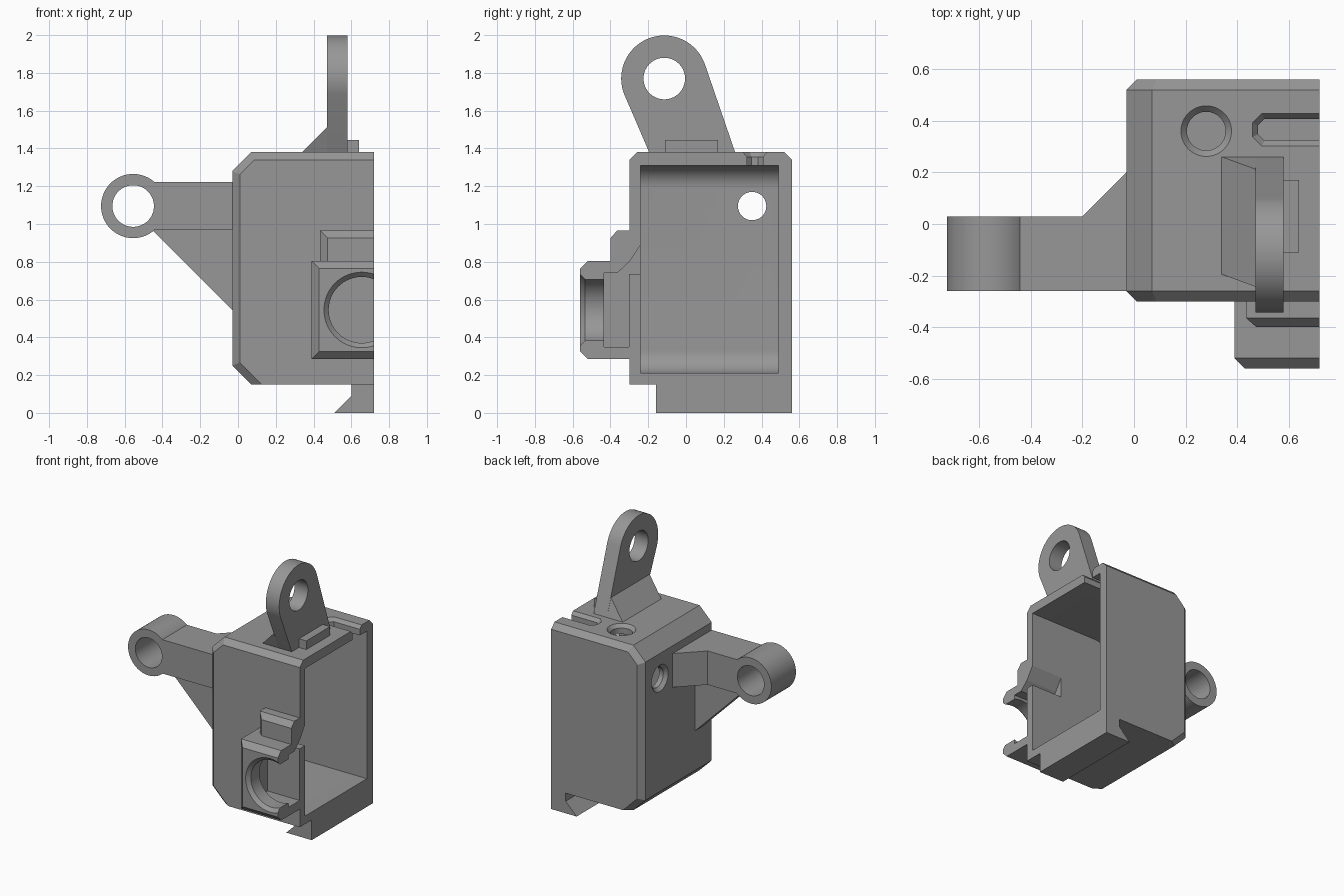
import bpy, bmesh, math

if "Cube" in bpy.data.objects:
    bpy.data.objects.remove(bpy.data.objects["Cube"])

grey = bpy.data.materials.new("plain_grey")
grey.diffuse_color = (0.31, 0.31, 0.31, 1)
grey.use_nodes = True
grey.node_tree.nodes["Principled BSDF"].inputs["Base Color"].default_value = grey.diffuse_color


def loft(name, rings):
    """Solid skinned through rings of equal point count, capped at both ends."""
    bm = bmesh.new()
    vs = [[bm.verts.new(p) for p in ring] for ring in rings]
    n = len(rings[0])
    for a, b in zip(vs, vs[1:]):
        for i in range(n):
            j = (i + 1) % n
            bm.faces.new((a[i], a[j], b[j], b[i]))
    bm.faces.new(vs[0][::-1])
    bm.faces.new(vs[-1])
    bmesh.ops.recalc_face_normals(bm, faces=bm.faces)
    me = bpy.data.meshes.new(name)
    bm.to_mesh(me)
    bm.free()
    me.materials.append(grey)
    ob = bpy.data.objects.new(name, me)
    bpy.context.collection.objects.link(ob)
    return ob


def place(pts, axis, d):
    """2D points to 3D: x -> (y,z), y -> (x,z), z -> (x,y)."""
    k = "xyz".index(axis)
    return [tuple(list(p[:k]) + [d] + list(p[k:])) for p in pts]


def sections(name, axis, *secs):
    return loft(name, [place(pts, axis, d) for d, pts in secs])


def prism(name, axis, pts, a, b):
    return sections(name, axis, (a, pts), (b, pts))


def arc(c, r, a0, a1, n):
    return [(c[0] + r * math.cos(math.radians(a0 + (a1 - a0) * i / n)),
             c[1] + r * math.sin(math.radians(a0 + (a1 - a0) * i / n))) for i in range(n + 1)]


def circle(c, r, n=64):
    return arc(c, r, 0, 360, n)[:-1]


def rect(a0, b0, a1, b1):
    return [(a0, b0), (a1, b0), (a1, b1), (a0, b1)]


def boolean(ob, tool, op="DIFFERENCE"):
    m = ob.modifiers.new("bool", "BOOLEAN")
    m.operation, m.object, m.solver = op, tool, "EXACT"
    bpy.context.view_layer.objects.active = ob
    bpy.ops.object.modifier_apply(modifier=m.name)
    bpy.data.objects.remove(tool)


# --- Housing shell: chamfered block, hollow, open on the right ---
def outline(x0, top, foot, low, high, shoulder):
    return [(0.72, 0.15), (foot, 0.15), (x0, low), (x0, high), (shoulder, top), (0.72, top)]


full = outline(-0.03, 1.38, 0.07, 0.25, 1.28, 0.07)
inset = outline(0.01, 1.34, 0.127, 0.267, 1.263, 0.087)
shell = sections("housing_shell", "y", (-0.30, inset), (-0.26, full), (0.52, full), (0.56, inset))
cavity = ([(0.8, 0.21)] + arc((0.15, 0.33), 0.12, 270, 180, 12)
          + arc((0.15, 1.19), 0.12, 180, 90, 12) + [(0.8, 1.31)])
boolean(shell, prism("cavity", "y", cavity, -0.24, 0.49))

# Countersunk holes in the roof and the left wall
c = (0.28, 0.36)
boolean(shell, sections("roof_hole", "z", (1.25, circle(c, 0.075)), (1.355, circle(c, 0.075)),
                        (1.38, circle(c, 0.098)), (1.40, circle(c, 0.098))))
c = (0.35, 1.095)
boolean(shell, sections("side_hole", "x", (-0.06, circle(c, 0.098)), (-0.03, circle(c, 0.098)),
                        (-0.005, circle(c, 0.075)), (0.1, circle(c, 0.075))))


# Roof slot with chamfered rim
def slot(x0, h, k):
    return [(0.8, 0.365 - h), (x0 + k, 0.365 - h), (x0, 0.365 - h + k),
            (x0, 0.365 + h - k), (x0 + k, 0.365 + h), (0.8, 0.365 + h)]


boolean(shell, sections("roof_slot", "z", (1.25, slot(0.48, 0.042, 0.025)), (1.355, slot(0.48, 0.042, 0.025)),
                        (1.38, slot(0.46, 0.063, 0.035)), (1.40, slot(0.46, 0.063, 0.035))))


# --- Front bracket with round port, pocket and cable channel ---
def cable_channel():
    pts = [(-0.37, 0.735), (-0.30, 0.80), (-0.27, 0.845), (-0.22, 0.92), (-0.22, 0.735)]
    return prism("channel", "x", pts, 0.46, 0.8)


bracket = sections("front_bracket", "y", (-0.56, rect(0.43, 0.325, 0.72, 0.765)),
                   (-0.52, rect(0.39, 0.285, 0.72, 0.805)), (-0.30, rect(0.39, 0.285, 0.72, 0.805)))
c = (0.655, 0.545)
boolean(bracket, sections("port", "y", (-0.60, circle(c, 0.2)), (-0.56, circle(c, 0.2)),
                          (-0.535, circle(c, 0.175)), (-0.40, circle(c, 0.175))))
boolean(bracket, prism("pocket", "y", rect(0.455, 0.35, 0.8, 0.74), -0.435, -0.302))
boolean(bracket, cable_channel())
boolean(shell, cable_channel())
sections("bracket_step", "y", (-0.40, rect(0.475, 0.805, 0.72, 0.925)),
         (-0.365, rect(0.435, 0.805, 0.72, 0.965)), (-0.30, rect(0.435, 0.805, 0.72, 0.965)))

# --- Bottom hook rail ---
prism("hook_rail", "y", [(0.72, 0), (0.51, 0), (0.60, 0.09), (0.60, 0.15), (0.72, 0.15)], -0.16, 0.56)

# --- Top lug: leaning plate with eye, gusset and stop block ---
c = (-0.115, 1.77)
lug = prism("top_lug", "x", [(0.26, 1.38)] + arc(c, 0.228, 20, 200, 40) + [(-0.195, 1.38)], 0.47, 0.58)
boolean(lug, prism("lug_eye", "x", circle(c, 0.11), 0.3, 0.8))
loft("lug_gusset", [[(0.34, -0.195, 1.38), (0.47, -0.195, 1.38), (0.47, -0.243, 1.51)],
                    [(0.34, 0.26, 1.38), (0.47, 0.26, 1.38), (0.47, 0.213, 1.51)]])
prism("lug_stop", "z", rect(0.58, -0.11, 0.64, 0.17), 1.38, 1.445)

# --- Side arm: ring, beam, back wedge and lower rib ---
c = (-0.555, 1.095)
arm = prism("side_arm", "y", circle(c, 0.17), -0.26, 0.03)
boolean(arm, prism("beam", "z", [(-0.5, -0.26), (-0.03, -0.26), (-0.03, 0.20), (-0.20, 0.03), (-0.5, 0.03)],
                   0.97, 1.222), "UNION")
boolean(arm, prism("rib", "y", [(-0.46, 0.975), (-0.03, 0.545), (-0.03, 0.975)], -0.165, -0.065), "UNION")
boolean(arm, prism("arm_eye", "y", circle(c, 0.11), -0.5, 0.5))

# Smooth the round surfaces, keep edges crisp
for ob in bpy.context.collection.objects:
    bpy.ops.object.select_all(action="DESELECT")
    ob.select_set(True)
    bpy.context.view_layer.objects.active = ob
    bpy.ops.object.shade_smooth_by_angle(angle=math.radians(20))
